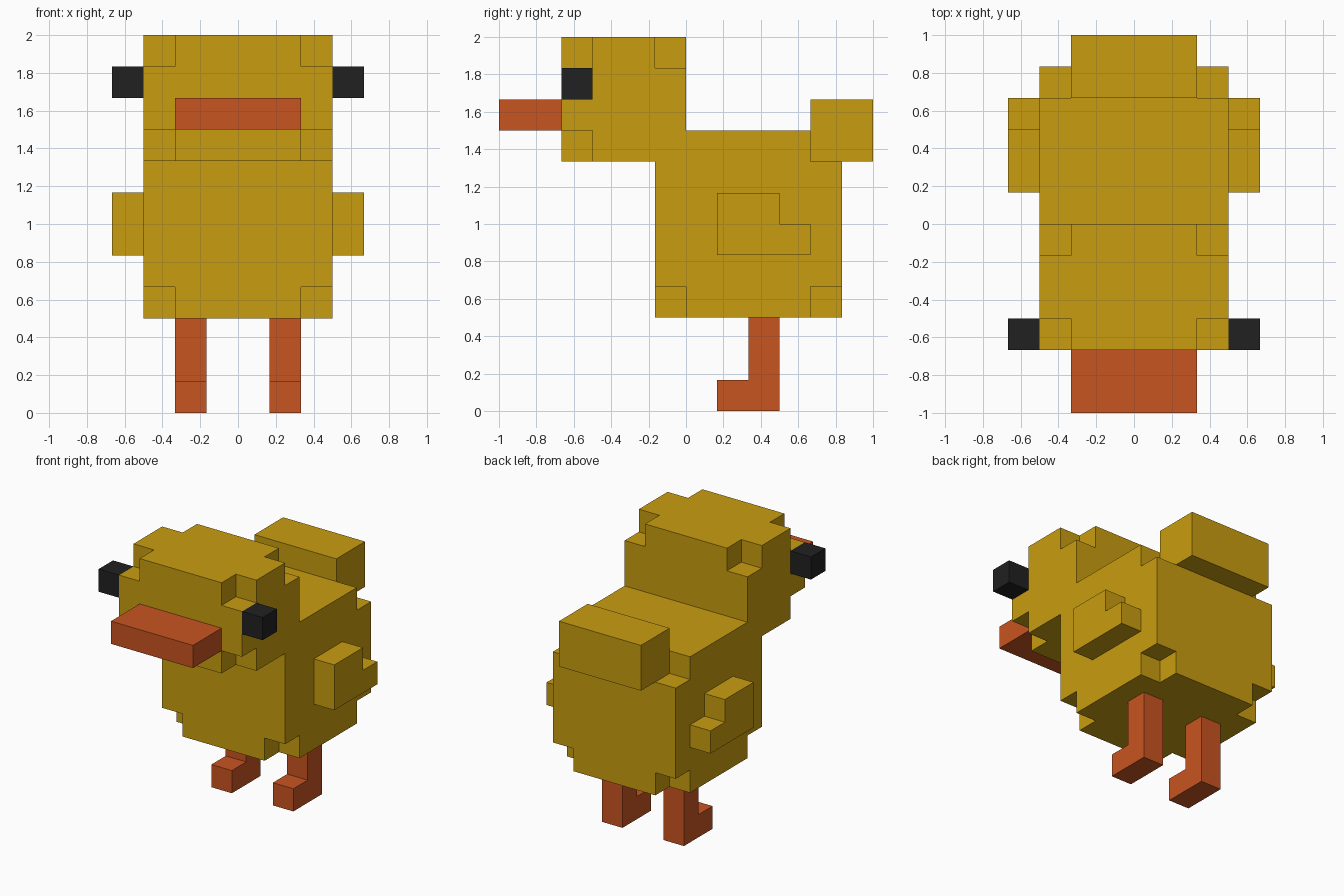
import bpy, bmesh
from mathutils import Vector

if "Cube" in bpy.data.objects:
    bpy.data.objects.remove(bpy.data.objects["Cube"])

U = 1 / 6  # size of one block


def material(name, r, g, b):
    m = bpy.data.materials.new(name)
    m.diffuse_color = (r, g, b, 1)
    m.use_nodes = True
    m.node_tree.nodes["Principled BSDF"].inputs["Base Color"].default_value = m.diffuse_color
    return m


yellow = material("yellow feathers", 0.584, 0.337, 0.005)
orange = material("orange skin", 0.584, 0.089, 0.015)
black = material("black", 0.015, 0.015, 0.015)


def box(x0, x1, y0, y1, z0, z1):
    """Set of block cells filling a box."""
    return {(x, y, z) for x in range(x0, x1) for y in range(y0, y1) for z in range(z0, z1)}


def mirrored(cells):
    """The same cells on the other side of x = 0."""
    return {(-1 - x, y, z) for x, y, z in cells}


def corners(y, z):
    """Left and right corner blocks of the body or head."""
    return {(2, y, z), (-3, y, z)}


# Body: cube with clipped bottom and upper back corners
tail = box(-2, 2, 4, 6, 8, 10)
head = box(-3, 3, -4, 0, 8, 12) - corners(-4, 11) - corners(-4, 8) - corners(-1, 11)
body = box(-3, 3, -1, 5, 3, 9) - corners(-1, 3) - corners(4, 3) - corners(4, 8) - tail - head

# Parts on the +x side, mirrored below
wing = box(3, 4, 1, 3, 5, 7) | {(3, 3, 5)}
leg = box(1, 2, 2, 3, 0, 3) | {(1, 1, 0)}
eye = {(3, -4, 10)}

parts = [("body", body, yellow), ("head", head, yellow), ("tail", tail, yellow),
         ("beak", box(-2, 2, -6, -4, 9, 10), orange)]
for name, cells, mat in (("wing", wing, yellow), ("leg", leg, orange), ("eye", eye, black)):
    parts.append((name + "_right", cells, mat))
    parts.append((name + "_left", mirrored(cells), mat))

filled = set().union(*(cells for _, cells, _ in parts))


def build(name, cells, mat):
    """Make a mesh from the exposed block faces."""
    bm = bmesh.new()
    for c in sorted(cells):
        for axis in range(3):
            for side in (-1, 1):
                near = list(c)
                near[axis] += side
                if tuple(near) in filled:
                    continue
                n, a, b = (Vector([float(i == (axis + k) % 3) for i in range(3)]) for k in range(3))
                mid = Vector(c) + Vector((0.5, 0.5, 0.5)) + n * side * 0.5
                ring = [mid + a * s * 0.5 + b * t * side * 0.5
                        for s, t in ((-1, -1), (1, -1), (1, 1), (-1, 1))]
                bm.faces.new([bm.verts.new(p * U) for p in ring])
    bmesh.ops.remove_doubles(bm, verts=bm.verts, dist=0.001)
    mesh = bpy.data.meshes.new(name)
    bm.to_mesh(mesh)
    bm.free()
    mesh.materials.append(mat)
    bpy.context.collection.objects.link(bpy.data.objects.new(name, mesh))


for part in parts:
    build(*part)
